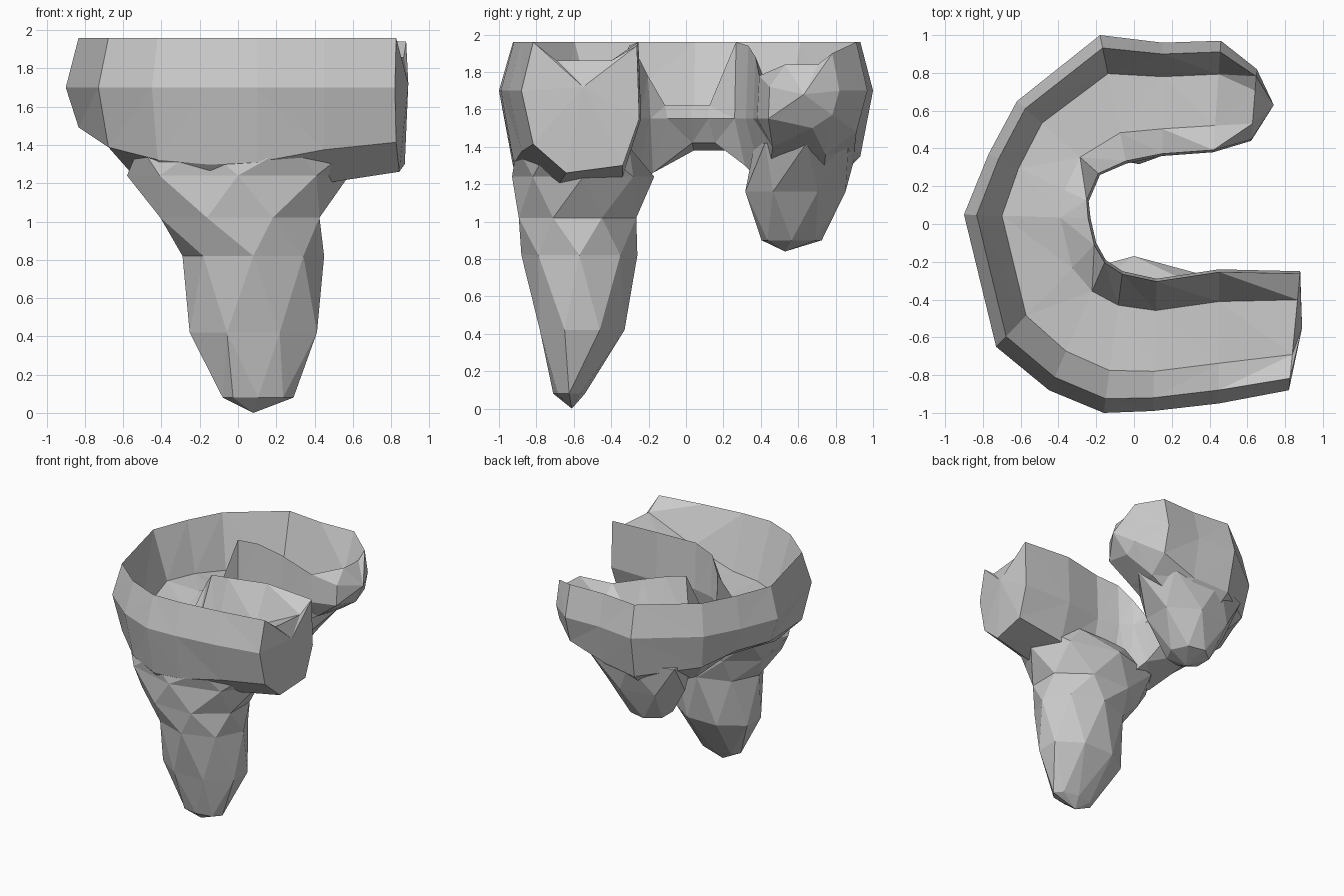
import bpy, bmesh, math


def loft(name, rings, tip_a=None, tip_b=None):
    """Skin closed rings; ends close to a tip point."""
    bm = bmesh.new()
    vs = [[bm.verts.new(p) for p in r] for r in rings]
    n = len(rings[0])
    for a, b in zip(vs, vs[1:]):
        for i in range(n):
            j = (i + 1) % n
            bm.faces.new((a[i], a[j], b[j], b[i]))
    for ring, tip in ((vs[0], tip_a), (vs[-1], tip_b)):
        if tip:
            t = bm.verts.new(tip)
            for i in range(n):
                bm.faces.new((ring[i], ring[(i + 1) % n], t))
        else:
            bm.faces.new(ring)
    bmesh.ops.triangulate(bm, faces=bm.faces[:])
    bmesh.ops.recalc_face_normals(bm, faces=bm.faces[:])
    me = bpy.data.meshes.new(name)
    bm.to_mesh(me)
    bm.free()
    ob = bpy.data.objects.new(name, me)
    bpy.context.collection.objects.link(ob)
    return ob


# Crown stations: outer x, y, inner x, y, underside z, inner rim z, trough z
stations = [
    (0.82, -0.88, 0.88, -0.25, 1.26, 1.94, 1.86),
    (0.45, -0.95, 0.45, -0.24, 1.20, 1.96, 1.66),
    (0.10, -0.99, 0.12, -0.29, 1.10, 1.94, 1.52),
    (-0.16, -1.00, -0.06, -0.25, 1.08, 1.90, 1.50),
    (-0.45, -0.88, -0.15, -0.19, 1.12, 1.78, 1.50),
    (-0.73, -0.65, -0.20, -0.10, 1.22, 1.62, 1.52),
    (-0.90, 0.05, -0.23, 0.03, 1.38, 1.62, 1.56),
    (-0.77, 0.37, -0.24, 0.12, 1.38, 1.62, 1.55),
    (-0.62, 0.65, -0.18, 0.26, 1.26, 1.96, 1.52),
    (-0.18, 1.00, -0.04, 0.32, 1.16, 1.94, 1.52),
    (0.15, 0.96, 0.15, 0.36, 1.20, 1.88, 1.55),
    (0.46, 0.97, 0.42, 0.38, 1.36, 1.78, 1.66),
    (0.65, 0.82, 0.62, 0.44, 1.50, 1.72, 1.84),
]
rings = []
for k, (ox, oy, ix, iy, zb, zi, zt) in enumerate(stations):
    rim = 1.96 if k < 12 else 1.90
    sec = [(0.10, rim), (0.0, 1.70), (0.10, zb + 0.35 * (1.7 - zb)),
           (0.38, zb), (0.86, zb + 0.04), (1.0, 1.55), (0.98, zi),
           (0.76, zt), (0.30, zt)]
    rings.append([(ox + (ix - ox) * t, oy + (iy - oy) * t, z) for t, z in sec])
crown = loft("crown", rings, (0.89, -0.55, 1.72), (0.74, 0.63, 1.68))


# Roots: z, x min, x max, y min, y max
def root(name, levels, tip, sides=8):
    rs = []
    for k, (z, x0, x1, y0, y1) in enumerate(levels):
        r = []
        for i in range(sides):
            a = math.tau * (i + 0.5 * (k % 2)) / sides
            r.append(((x0 + x1) / 2 + (x1 - x0) / 2 * math.cos(a),
                      (y0 + y1) / 2 + (y1 - y0) / 2 * math.sin(a), z))
        rs.append(r)
    return loft(name, rs, tip)


front_root = root("front_root", [
    (0.08, -0.08, 0.29, -0.71, -0.54), (0.42, -0.28, 0.44, -0.80, -0.31),
    (0.82, -0.29, 0.45, -0.88, -0.26), (1.02, -0.44, 0.46, -0.92, -0.24),
    (1.24, -0.58, 0.58, -0.93, -0.17), (1.40, -0.56, 0.66, -0.93, -0.28)],
    (0.08, -0.61, 0.0))
back_root = root("back_root", [
    (0.90, -0.24, 0.10, 0.40, 0.73), (1.16, -0.40, 0.30, 0.31, 0.86),
    (1.42, -0.48, 0.50, 0.36, 0.93)], (-0.08, 0.53, 0.84), 7)

# Fuse the roots into the crown so no inner faces remain
for part in (front_root, back_root):
    m = crown.modifiers.new("join_" + part.name, 'BOOLEAN')
    m.operation = 'UNION'
    m.solver = 'EXACT'
    m.object = part
    part.hide_render = True
    part.hide_set(True)
